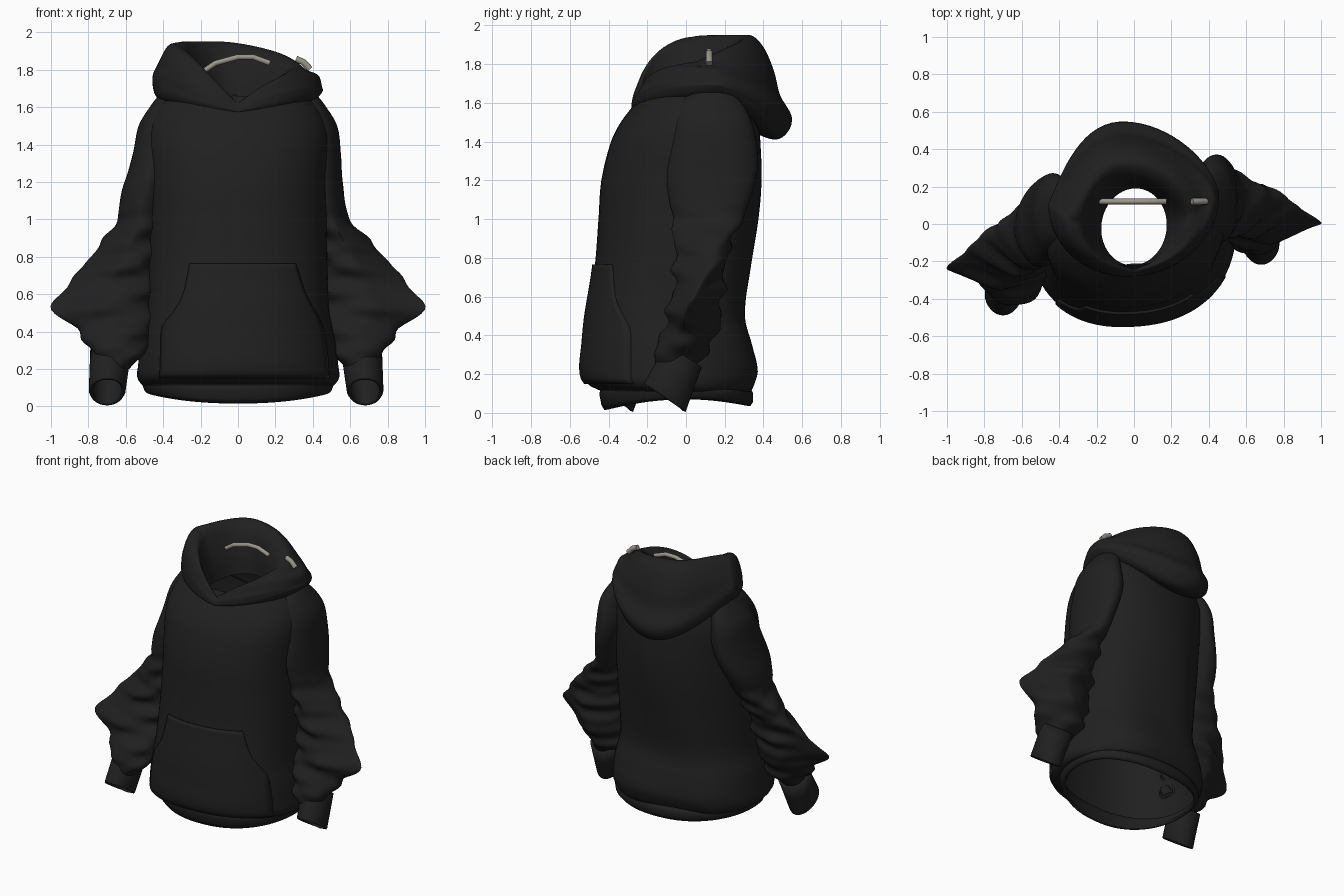
import bpy, bmesh, math
from math import sin, cos, pi

if "Cube" in bpy.data.objects:
    bpy.data.objects.remove(bpy.data.objects["Cube"])


def material(name, rgb):
    m = bpy.data.materials.new(name)
    m.diffuse_color = (*rgb, 1)
    m.use_nodes = True
    m.node_tree.nodes["Principled BSDF"].inputs["Base Color"].default_value = m.diffuse_color
    return m


BLACK = material("black_fabric", (0.0145, 0.0145, 0.0145))
GREY = material("grey_hanger", (0.32, 0.30, 0.27))


def sample(keys, z):
    """Smooth interpolation of key rows by their first column (ascending)."""
    z = min(max(z, keys[0][0]), keys[-1][0])
    i = 0
    while i < len(keys) - 2 and z > keys[i + 1][0]:
        i += 1
    a, b = keys[i], keys[i + 1]
    p, n = keys[max(i - 1, 0)], keys[min(i + 2, len(keys) - 1)]
    h = b[0] - a[0]
    u = (z - a[0]) / h
    out = []
    for k in range(1, len(a)):
        ma = (b[k] - p[k]) / (b[0] - p[0]) * h
        mb = (n[k] - a[k]) / (n[0] - a[0]) * h
        out.append((2*u**3 - 3*u*u + 1)*a[k] + (u**3 - 2*u*u + u)*ma
                   + (3*u*u - 2*u**3)*b[k] + (u**3 - u*u)*mb)
    return out


def surface(name, rows, closed=True, thick=0.0, angle=40, drop=None):
    """Skin a grid of points; drop() removes hidden faces."""
    bm = bmesh.new()
    vs = [[bm.verts.new(p) for p in r] for r in rows]
    n = len(rows[0])
    for a, b in zip(vs, vs[1:]):
        for j in range(n if closed else n - 1):
            k = (j + 1) % n
            quad = (a[j], a[k], b[k], b[j])
            if not (drop and all(drop(v.co) for v in quad)):
                bm.faces.new(quad)
    bmesh.ops.delete(bm, geom=[v for v in bm.verts if not v.link_faces], context='VERTS')
    me = bpy.data.meshes.new(name)
    bm.to_mesh(me)
    bm.free()
    ob = bpy.data.objects.new(name, me)
    bpy.context.collection.objects.link(ob)
    me.materials.append(BLACK)
    if thick:
        s = ob.modifiers.new("thickness", 'SOLIDIFY')
        s.thickness = thick
        s.offset = -1
    bpy.ops.object.select_all(action='DESELECT')
    ob.select_set(True)
    bpy.context.view_layer.objects.active = ob
    bpy.ops.object.shade_smooth_by_angle(angle=math.radians(angle))
    return ob


def spow(v, e):
    return math.copysign(abs(v) ** e, v)


# Torso: z, half width, front y, back y
BODY = [(0.11, 0.51, -0.43, 0.33), (0.15, 0.54, -0.51, 0.35), (0.22, 0.535, -0.535, 0.37),
        (0.35, 0.52, -0.525, 0.345), (0.5, 0.49, -0.51, 0.31), (0.75, 0.48, -0.47, 0.335),
        (1.0, 0.475, -0.45, 0.37), (1.2, 0.475, -0.435, 0.385), (1.4, 0.485, -0.385, 0.38),
        (1.5, 0.475, -0.335, 0.37), (1.6, 0.43, -0.26, 0.34), (1.66, 0.36, -0.22, 0.30)]
N_EXP = 2.25
TURN = 0.06


def inside_torso(p):
    rx, yf, yb = sample(BODY, p.z)
    d = abs(p.x / (rx - 0.015)) ** N_EXP
    d += abs((p.y - TURN * p.x - (yf + yb) / 2) / ((yb - yf) / 2 - 0.015)) ** N_EXP
    return d < 1 and p.z < 1.64


def body_ring(z, n=72):
    rx, yf, yb = sample(BODY, z)
    ring = []
    for j in range(n):
        t = 2 * pi * j / n
        x = rx * spow(sin(t), 2 / N_EXP)
        c = -cos(t)
        y = (yf + yb) / 2 + (yb - yf) / 2 * spow(c, 2 / N_EXP) + TURN * x
        # soft drape folds, stronger low on the back
        fold = 0.008 * sin(5 * t + 4 * z) * (1 - min(z, 1.6) / 1.7) * max(0, c + 0.4)
        ring.append((x * (1 + fold), y + fold, z))
    return ring


rows = [body_ring(0.11 + 1.55 * i / 60) for i in range(61)]
rows.append([(x * 0.6, y, z) for x, y, z in rows[-1]])
surface("torso", rows, thick=0.012)

# Hem band, dipping at the front
hem = []
for z, rx, yf, yb in [(0, 0.485, -0.42, 0.33), (0.03, 0.50, -0.435, 0.345),
                      (0.09, 0.51, -0.445, 0.345), (0.13, 0.51, -0.44, 0.33)]:
    ring = []
    for j in range(72):
        t = 2 * pi * j / 72
        lift = (0.015 + 0.045 * sin(t) ** 2 + 0.01 * (1 - cos(t))) * (1 - z / 0.13)
        x = rx * spow(sin(t), 0.9)
        ring.append((x, (yf + yb) / 2 - (yb - yf) / 2 * spow(cos(t), 0.9) + TURN * x, z + lift))
    hem.append(ring)
surface("hem_band", hem, thick=0.02)

# Front pouch pocket: follows the torso front; z, left edge, right edge
POUCH = [(0.15, -0.42, 0.49), (0.28, -0.415, 0.48), (0.43, -0.405, 0.455), (0.50, -0.35, 0.42),
         (0.60, -0.295, 0.365), (0.765, -0.26, 0.31)]
rows = []
for i in range(25):
    z = 0.15 + 0.615 * i / 24
    l, r = sample(POUCH, z)
    rx, yf, yb = sample(BODY, z)
    row = []
    for j in range(33):
        x = l + (r - l) * j / 32
        d = max(0, 1 - abs(x / rx) ** N_EXP) ** (1 / N_EXP)
        row.append((x, (yf + yb) / 2 - (yb - yf) / 2 * d + TURN * x - 0.014, z))
    rows.append(row)
surface("pouch_pocket", rows, closed=False, thick=0.018)

# Sleeves: z, inner x, outer x, centre y, half depth, outer point y, sharpness
SLEEVE = [(0.20, 0.58, 0.74, -0.07, 0.08, -0.07, 0), (0.27, 0.52, 0.77, -0.05, 0.12, -0.05, 0),
          (0.34, 0.47, 0.81, -0.01, 0.14, -0.02, 0.1), (0.41, 0.46, 0.86, 0.02, 0.14, 0.0, 0.4),
          (0.52, 0.46, 1.0, 0.04, 0.14, 0.0, 0.9), (0.60, 0.45, 0.95, 0.06, 0.13, 0.04, 0.75),
          (0.72, 0.45, 0.85, 0.07, 0.13, 0.10, 0.5), (0.85, 0.43, 0.74, 0.08, 0.14, 0.15, 0.3),
          (1.0, 0.41, 0.60, 0.11, 0.18, 0.15, 0.1), (1.2, 0.36, 0.56, 0.13, 0.23, 0.14, 0),
          (1.35, 0.32, 0.55, 0.14, 0.23, 0.14, 0), (1.5, 0.32, 0.53, 0.14, 0.20, 0.14, 0),
          (1.61, 0.32, 0.465, 0.13, 0.15, 0.13, 0), (1.68, 0.34, 0.41, 0.13, 0.06, 0.13, 0)]

for side, word in ((1, "right"), (-1, "left")):
    def swing(z):
        # the left arm hangs further forward
        return 0 if side > 0 else -0.05 - 0.17 * (1.65 - max(z, 0.35))

    rows = []
    for i in range(76):
        z = 0.20 + 1.48 * i / 75
        xi, xo, yc, hy, yo, p = sample(SLEEVE, z)
        if side < 0:
            xo += 0.06 * math.exp(-((z - 1.1) / 0.2) ** 2)
        ring = []
        for j in range(48):
            t = 2 * pi * j / 48
            s = side * sin(t)
            out = max(0, s)
            # bunched folds below the elbow, fading out at the elbow point
            a = 0.014 * min(1, max(0, (1.1 - z) / 0.25)) * (1 - 0.9 * p * out) * min(1, (z - 0.2) / 0.1)
            w = a * (sin(34 * z + 2.2 * s + 1.5 * cos(t)) + 0.6 * sin(57 * z - 3 * cos(t)))
            x = (xi + xo) / 2 + ((xo - xi) / 2 + w) * s
            y = yc - (hy + w) * cos(t) * (1 - p * out) + (yo - yc) * out
            ring.append((side * x, y + swing(z), z))
        rows.append(ring)
    surface(word + "_sleeve", rows, angle=50, drop=inside_torso)

    # Cuff: slanted tube opening forward and down
    rows = []
    for u in (0, 0.04, 0.3, 0.6, 1.0):
        cx, cy, cz = 0.68 - 0.02 * u, -0.11 + 0.10 * u, 0.078 + 0.22 * u
        hx = 0.098 + 0.012 * u - (0.006 if u == 0 else 0)
        hl = 0.13 - 0.02 * u
        if side < 0:
            cx += 0.02
        ring = []
        for j in range(32):
            t = 2 * pi * j / 32
            k = -cos(t) * hl
            ring.append((side * cx + hx * sin(t), cy + 0.83 * k + swing(0), cz - 0.56 * k))
        rows.append(ring)
    surface(word + "_cuff", rows, thick=0.018)

# Hood lying round the neck: half width, front y, back y, front z, side z, back z
HOOD = [(0.36, -0.23, 0.34, 1.56, 1.62, 1.45), (0.42, -0.265, 0.46, 1.56, 1.645, 1.41),
        (0.45, -0.28, 0.53, 1.575, 1.68, 1.45), (0.455, -0.28, 0.55, 1.585, 1.73, 1.53),
        (0.445, -0.275, 0.49, 1.60, 1.78, 1.64), (0.425, -0.265, 0.46, 1.61, 1.83, 1.76),
        (0.385, -0.255, 0.41, 1.62, 1.88, 1.88), (0.34, -0.245, 0.35, 1.62, 1.905, 1.945),
        (0.29, -0.235, 0.30, 1.61, 1.89, 1.94), (0.25, -0.23, 0.25, 1.60, 1.82, 1.88),
        (0.20, -0.225, 0.21, 1.59, 1.70, 1.75), (0.175, -0.22, 0.19, 1.57, 1.60, 1.62)]
keys = [(i, *r) for i, r in enumerate(HOOD)]
rows = []
for i in range(45):
    u = i / 4
    rx, yf, yb, zf, zs, zb = sample(keys, u)
    up = min(1, u / 2) * max(0, min(1, (11 - u) / 3))
    top = min(1, max(0, (u - 2) / 4)) * up
    ring = []
    for j in range(72):
        t = 2 * pi * j / 72
        s, c = sin(t), cos(t)
        back = max(0, -c)
        x = rx * s - 0.08 * back ** 2 * up
        # back runs to a blunt point, straighter on the left
        e = 1 + up * (1.0 if s < 0 else 0.3)
        y = (yf + yb) / 2 - (yb - yf) / 2 * (c if c > 0 else -back ** e) + 0.06 * x
        # rim climbs steeply from the neck point, then levels to the back
        z = zf + (zs - zf) * abs(s) if c > 0 else zb + (zs - zb) * s * s
        z += (0.03 * max(0, -s) - 0.09 * max(0, s) ** 1.5 * (1 - 0.5 * back)) * top
        fold = 0.008 * sin(1.9 * u + 3 * t) * up * abs(s)
        ring.append((x * (1 + fold), y, min(z + fold, 1.95)))
    rows.append(ring)
surface("hood", rows, angle=60)


# Hanger bar through the neck, its tip poking out of the hood
def bar(name, pts, radius):
    cu = bpy.data.curves.new(name, 'CURVE')
    cu.dimensions = '3D'
    cu.bevel_depth = radius
    cu.bevel_resolution = 3
    cu.use_fill_caps = True
    sp = cu.splines.new('POLY')
    sp.points.add(len(pts) - 1)
    for q, (x, z) in zip(sp.points, pts):
        q.co = (x, 0.12, z, 1)
    cu.materials.append(GREY)
    bpy.context.collection.objects.link(bpy.data.objects.new(name, cu))


def hood_top(x):
    near = [p for r in rows for p in r if abs(p[0] - x) < 0.03 and abs(p[1] - 0.12) < 0.05]
    return max((p[2] for p in near), default=1.75)


bar("hanger_bar", [(-0.18, 1.795), (-0.12, 1.835), (0.0, 1.868), (0.08, 1.868), (0.17, 1.835)], 0.015)
bar("hanger_tip", [(0.31, hood_top(0.31)), (0.35, hood_top(0.35) + 0.004), (0.385, hood_top(0.385))], 0.018)
